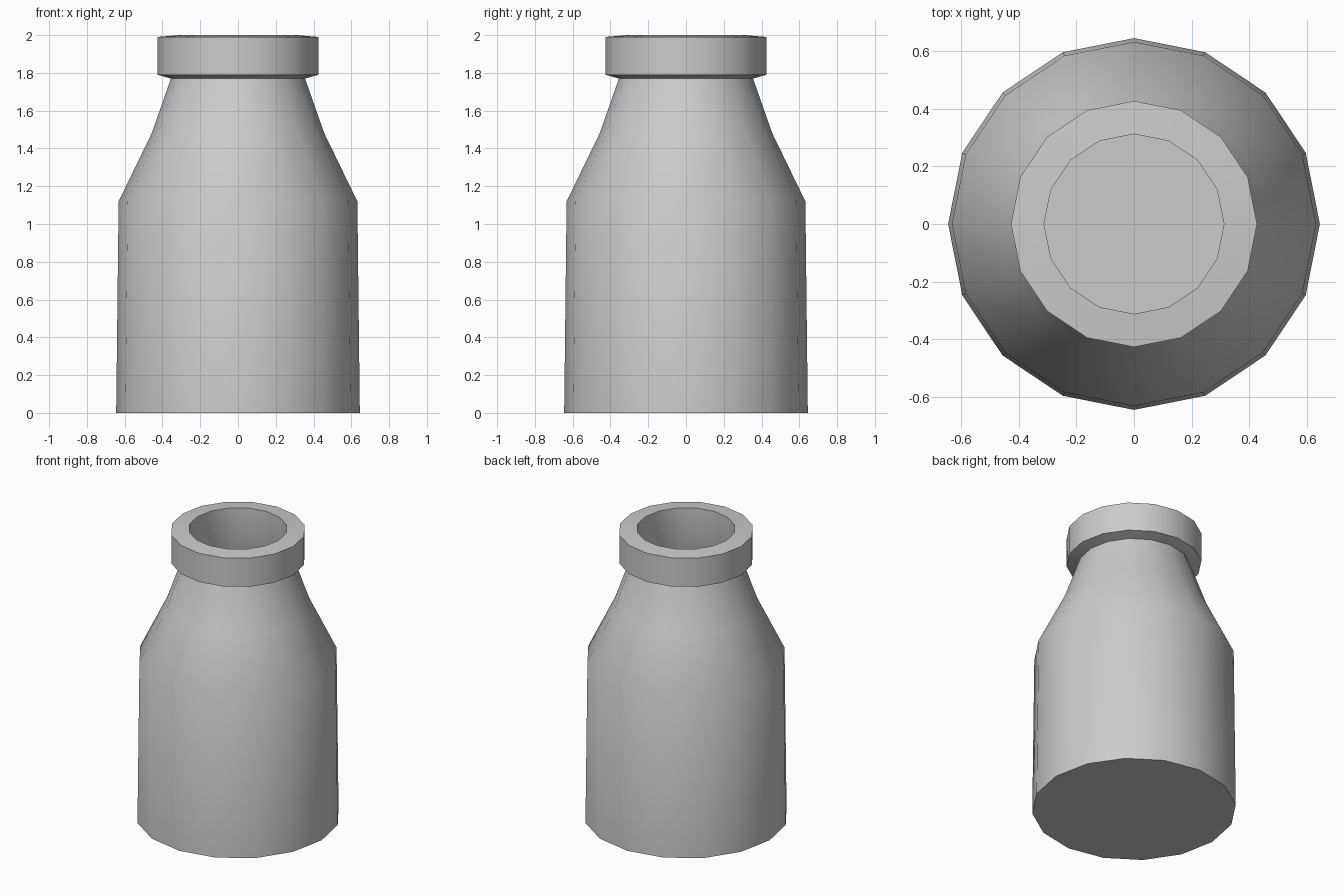
import bpy, bmesh, math

cube = bpy.data.objects.get("Cube")
if cube:
    bpy.data.objects.remove(cube, do_unlink=True)

SIDES = 16

# Single grey material
grey = bpy.data.materials.new("plain grey")
grey.use_nodes = True
colour = (0.6, 0.6, 0.6, 1)
grey.diffuse_color = colour
grey.node_tree.nodes["Principled BSDF"].inputs["Base Color"].default_value = colour


def lathe(name, profile):
    """Turn a radius/height profile round z; both ends are capped."""
    bm = bmesh.new()
    rings = []
    for r, z in profile:
        angles = [math.tau * i / SIDES for i in range(SIDES)]
        rings.append([bm.verts.new((r * math.cos(a), r * math.sin(a), z)) for a in angles])
    for low, high in zip(rings, rings[1:]):
        for i in range(SIDES):
            j = (i + 1) % SIDES
            bm.faces.new((low[i], low[j], high[j], high[i]))
    bm.faces.new(rings[0][::-1])
    bm.faces.new(rings[-1])
    mesh = bpy.data.meshes.new(name)
    bm.to_mesh(mesh)
    bm.free()
    mesh.materials.append(grey)
    obj = bpy.data.objects.new(name, mesh)
    bpy.context.collection.objects.link(obj)
    bpy.ops.object.select_all(action="DESELECT")
    obj.select_set(True)
    bpy.context.view_layer.objects.active = obj
    bpy.ops.object.shade_smooth_by_angle(angle=math.radians(30))
    return obj


# Outer wall, shoulder, neck and rolled lip
outside = [(0.645, 0), (0.632, 1.12), (0.457, 1.48), (0.355, 1.77),
           (0.427, 1.79), (0.427, 1.99), (0.312, 2.0)]
# Hollow inside, from mouth down to the floor
inside = [(0.312, 1.77), (0.41, 1.46), (0.585, 1.1), (0.595, 0.05)]
lathe("bottle", outside + inside)
